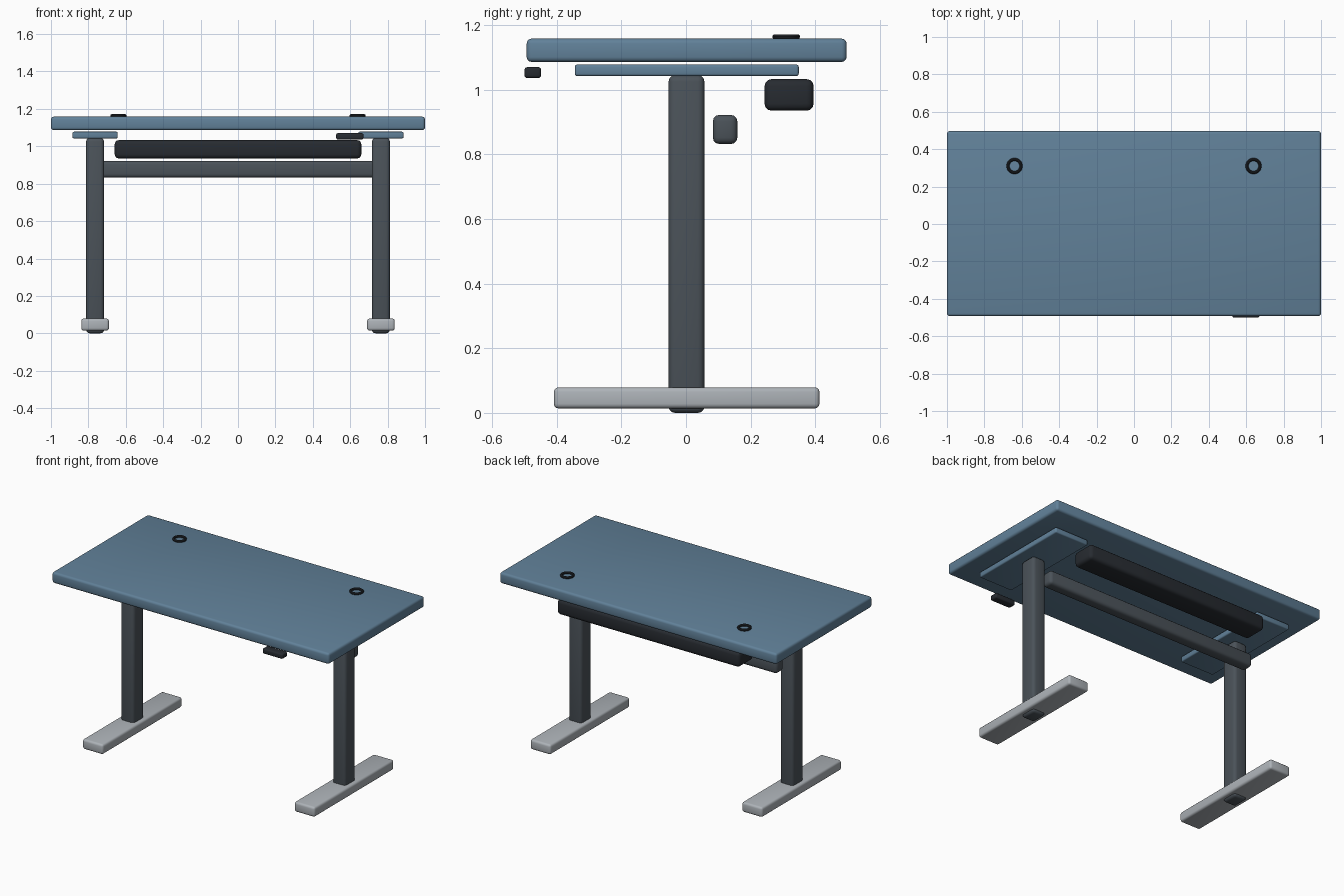
import bpy
from math import radians

if "Cube" in bpy.data.objects:
    bpy.data.objects.remove(bpy.data.objects["Cube"])


def material(name, rgb):
    m = bpy.data.materials.new(name)
    m.diffuse_color = (*rgb, 1)
    m.use_nodes = True
    m.node_tree.nodes["Principled BSDF"].inputs["Base Color"].default_value = m.diffuse_color
    return m


BLUE = material("blue_top", (0.12, 0.22, 0.32))
STEEL = material("dark_steel", (0.07, 0.085, 0.10))
SILVER = material("silver", (0.42, 0.45, 0.48))
BLACK = material("black_plastic", (0.02, 0.024, 0.03))


def finish(ob, name, mat):
    ob.name = ob.data.name = name
    ob.data.materials.append(mat)
    bpy.ops.object.shade_smooth_by_angle(angle=radians(35))
    return ob


def box(name, x, y, z, mat, r):
    """Rounded box from (min, max) ranges on each axis."""
    bpy.ops.mesh.primitive_cube_add(size=1, location=[(a + b) / 2 for a, b in (x, y, z)])
    ob = bpy.context.object
    ob.scale = [b - a for a, b in (x, y, z)]
    bpy.ops.object.transform_apply(location=False, rotation=False, scale=True)
    bev = ob.modifiers.new("round_edges", "BEVEL")
    bev.width, bev.segments = r, 3
    bpy.ops.object.modifier_apply(modifier=bev.name)
    return finish(ob, name, mat)


# Desktop
box("desktop", (-1, 1), (-0.493, 0.497), (1.086, 1.158), BLUE, 0.015)

# Mirrored legs, feet, mounting plates and cable grommets
for side, s in (("left", -1), ("right", 1)):
    cx = 0.764 * s
    box(f"{side}_column", (cx - 0.048, cx + 0.048), (-0.054, 0.057), (0, 1.045), STEEL, 0.02)
    box(f"{side}_foot", (cx - 0.074, cx + 0.074), (-0.409, 0.413), (0.014, 0.079), SILVER, 0.014)
    box(f"{side}_mounting_plate", (cx - 0.121, cx + 0.121), (-0.344, 0.349),
        (1.042, 1.078), BLUE, 0.008)
    bpy.ops.mesh.primitive_torus_add(location=(0.639 * s, 0.31, 1.164), major_radius=0.035,
                                     minor_radius=0.008, major_segments=40, minor_segments=10)
    finish(bpy.context.object, f"{side}_cable_grommet", BLACK)

# Rear crossbeam, cable tray and height control
box("crossbeam", (-0.765, 0.765), (0.083, 0.159), (0.832, 0.922), STEEL, 0.02)
box("cable_tray", (-0.659, 0.659), (0.243, 0.395), (0.935, 1.033), BLACK, 0.022)
box("height_control", (0.525, 0.671), (-0.5, -0.448), (1.036, 1.07), BLACK, 0.009)
